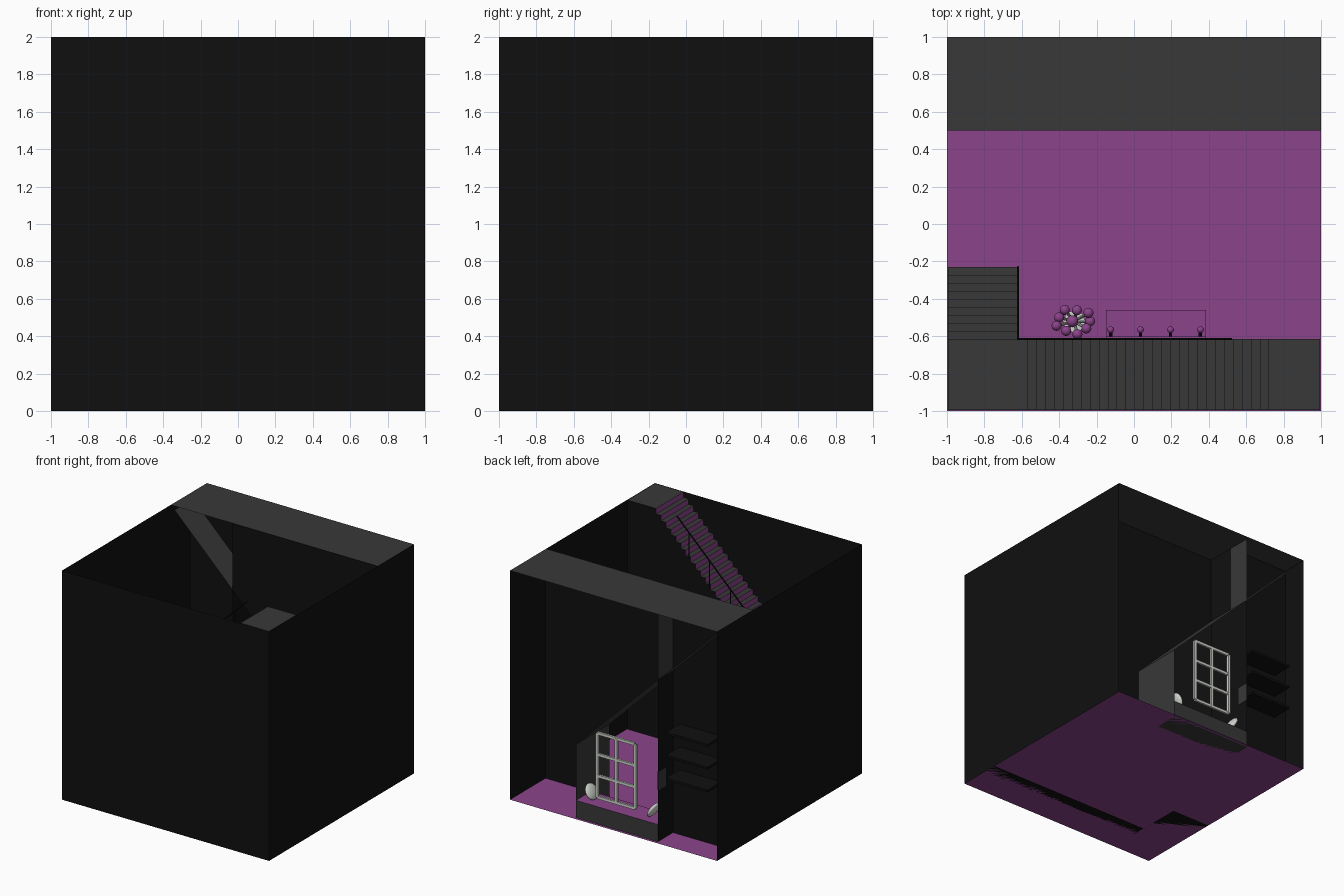
import bpy, bmesh, math
from mathutils import Vector

if "Cube" in bpy.data.objects:
    bpy.data.objects.remove(bpy.data.objects["Cube"])


def material(name, rgb):
    m = bpy.data.materials.new(name)
    m.use_nodes = True
    m.diffuse_color = (*rgb, 1)
    m.node_tree.nodes["Principled BSDF"].inputs["Base Color"].default_value = (*rgb, 1)
    return m


BLACK = material("black", (0.005, 0.005, 0.005))
GREY = material("dark grey", (0.04, 0.04, 0.04))
PURPLE = material("purple", (0.26, 0.057, 0.26))
WHITE = material("off white", (0.62, 0.65, 0.6))


def finish(name, bm, mats):
    me = bpy.data.meshes.new(name)
    bm.to_mesh(me)
    bm.free()
    ob = bpy.data.objects.new(name, me)
    bpy.context.collection.objects.link(ob)
    for m in mats:
        me.materials.append(m)
    return ob


def plate(name, pts, mat):
    bm = bmesh.new()
    bm.faces.new([bm.verts.new(p) for p in pts])
    return finish(name, bm, [mat])


def box(name, lo, hi, mat, top=None):
    bm = bmesh.new()
    bmesh.ops.create_cube(bm, size=1)
    for v in bm.verts:
        v.co = Vector([lo[i] if v.co[i] < 0 else hi[i] for i in range(3)])
    bm.normal_update()
    for f in bm.faces:
        f.material_index = int(top is not None and f.normal.z > 0.5)
    return finish(name, bm, [mat] + ([top] if top else []))


def ball(name, at, scale, mat, tilt=0):
    bpy.ops.mesh.primitive_uv_sphere_add(segments=16, ring_count=10, location=at,
                                         rotation=(0, tilt, 0))
    ob = bpy.context.object
    ob.name = name
    ob.scale = scale
    ob.data.materials.append(mat)
    bpy.ops.object.shade_smooth()
    return ob


def rod(name, a, b, r, mat):
    a, b = Vector(a), Vector(b)
    bpy.ops.mesh.primitive_cylinder_add(vertices=8, radius=r, depth=(b - a).length,
                                        location=(a + b) / 2)
    ob = bpy.context.object
    ob.name = name
    ob.rotation_euler = (b - a).to_track_quat('Z', 'Y').to_euler()
    ob.data.materials.append(mat)
    return ob


def stairs(name, start, end, z0, z1, steps, back, place, width):
    """Stepped profile run along u, extruded over the width."""
    run, rise = (end - start) / steps, (z1 - z0) / (steps + 1)
    prof = [(start, 0)]
    for i in range(steps + 1):
        u = start + i * run
        prof += [(u, z0 + i * rise), (u, z0 + (i + 1) * rise)]
    prof += [(back, z1), (back, 0)]
    if z0 == 0:
        prof.pop(1)
    bm = bmesh.new()
    rings = [[bm.verts.new(place(u, w, z)) for u, z in prof] for w in width]
    bm.faces.new(rings[0])
    bm.faces.new(rings[1])
    n = len(prof)
    for i in range(n):
        j = (i + 1) % n
        bm.faces.new((rings[0][i], rings[0][j], rings[1][j], rings[1][i]))
    bmesh.ops.recalc_face_normals(bm, faces=bm.faces)
    toward = place(-1, 0, 0)
    for f in bm.faces:
        if f.normal.z > 0.5:
            f.material_index = 1
        elif f.normal.dot(Vector(toward)) > 0.5:
            f.material_index = 2
    return finish(name, bm, [BLACK, GREY, PURPLE])


def wall_y(name, y, outline, mat=BLACK):
    return plate(name, [(x, y, z) for x, z in outline], mat)


def wall_x(name, x, y0, y1, z0, z1, mat=BLACK):
    return plate(name, [(x, y0, z0), (x, y1, z0), (x, y1, z1), (x, y0, z1)], mat)


# Room shell, open at the top and at the back
plate("floor", [(-1, -1, 0), (1, -1, 0), (1, 1, 0), (-1, 1, 0)], PURPLE)
plate("ceiling_strip", [(-1, .5, 2), (1, .5, 2), (1, 1, 2), (-1, 1, 2)], GREY)
wall_y("front_wall", -1, [(-1, 0), (1, 0), (1, 2), (-1, 2)])
for side, x in (("left", 1), ("right", -1)):
    wall_x(side + "_wall", x, -1, 1, 0, 2)

# Staircase turning at a corner landing
LAND = .66
stairs("lower_stairs", .23, .615, 0, LAND, 9, .995,
       lambda u, w, z: (w, -u, z), (-.995, -.62))
box("landing", (-.62, -.995, 0), (-.57, -.615, LAND), BLACK, GREY)
stairs("upper_stairs", -.57, .72, LAND, 2, 27, .995,
       lambda u, w, z: (u, w, z), (-.995, -.615))

# Handrails
rod("upper_rail", (-.62, -.615, .88), (.52, -.615, 1.99), .006, BLACK)
rod("lower_rail", (-.62, -.23, .25), (-.62, -.615, .88), .006, BLACK)
for i in range(6):
    x = -.6 + i * .2
    rod("upper_baluster", (x, -.612, x + 1.25), (x, -.612, x + 1.48), .004, BLACK)

# Partition around the nook, cut along the sloping roof
BAY_R, BAY_L, DEEP = -.41, .38, .975
wall_y("partition", .51, [(1, 0), (BAY_L, 0), (BAY_L, .64), (BAY_R, 1.41),
                          (BAY_R, 2), (1, 2)])
wall_y("shelf_wall", .765, [(-1, 0), (BAY_R, 0), (BAY_R, 2), (-1, 2)])
wall_x("nook_left_panel", BAY_L, .51, DEEP, 0, .64, GREY)
wall_x("nook_right_panel", BAY_R, .51, DEEP, 0, 1.41)
wall_x("upper_return", BAY_R, .51, .765, 1.41, 2)
wall_x("upper_fin", BAY_R, .765, DEEP, 1.41, 2, GREY)
plate("sloping_roof", [(BAY_L, .51, .64), (BAY_L, DEEP, .64),
                       (-.97, DEEP, 1.96), (-.97, .51, 1.96)], GREY)

# Window seat with cushions
box("window_seat", (BAY_R, .765, 0), (BAY_L, DEEP, .15), GREY, PURPLE)
for s in (-1, 1):
    ball("cushion", (s * .3 - .01, .89, .22), (.025, .07, .07), WHITE, s * .5)

# Window frame, two panes by three
X0, X1, Z0, Z1 = -.2, .165, .24, .8
for i in range(3):
    x = X0 + (X1 - X0) * i / 2
    box("window_upright", (x - .012, DEEP, Z0), (x + .012, DEEP + .02, Z1), WHITE)
for i in range(4):
    z = Z0 + (Z1 - Z0) * i / 3
    box("window_bar", (X0, DEEP, z - .012), (X1, DEEP + .018, z + .012), WHITE)

# Wall shelves and a small side plate
for z in (.55, .75, .95):
    box("wall_shelf", (-.88, .77, z), (-.48, .96, z + .02), BLACK)
box("side_plate", (BAY_R - .005, .87, .45), (BAY_R + .005, DEEP, .61), GREY)

# Low bench with coat hooks above
box("coat_bench", (-.15, -.6, 0), (.385, -.46, .15), PURPLE)
box("hook_rail", (-.15, -.612, .5), (.385, -.6, .55), PURPLE)
for i in range(4):
    x = -.125 + i * .16
    rod("hook_stem", (x, -.605, .525), (x, -.57, .535), .009, BLACK)
    ball("hook_knob", (x, -.565, .535), (.018,) * 3, PURPLE)

# Vase with round flowers
rod("vase", (-.32, -.52, 0), (-.32, -.52, .16), .06, WHITE)
for i in range(9):
    a = i * math.tau / 9
    r = .085 + .015 * (i % 2)
    p = (-.32 + r * math.cos(a), -.52 + .7 * r * math.sin(a), .26 + .03 * (i % 3))
    rod("flower_stem", (-.32, -.52, .14), p, .008, WHITE)
    ball("flower", p, (.027,) * 3, PURPLE)
ball("centre_flower", (-.33, -.52, .34), (.032,) * 3, PURPLE)
